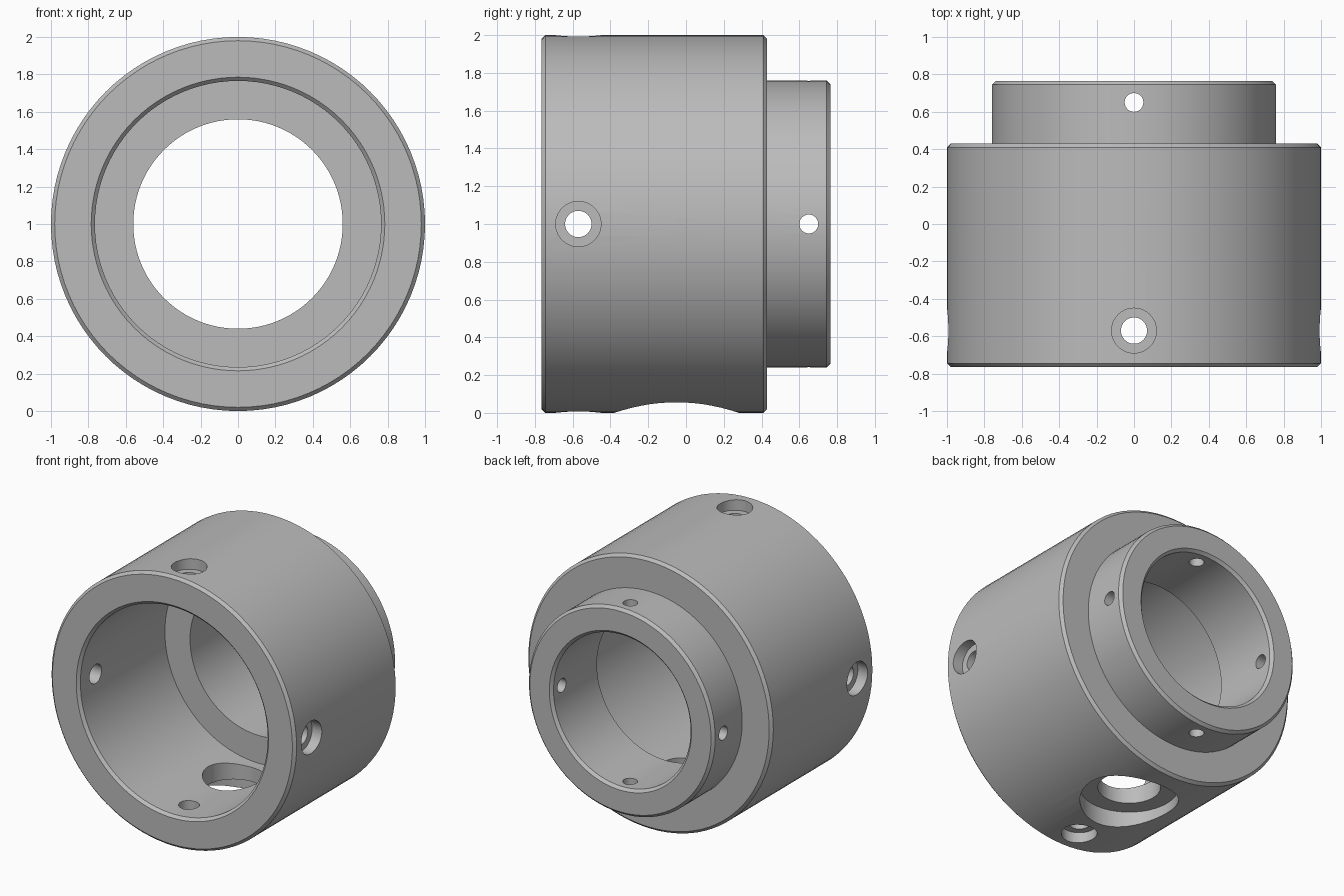
import bpy, bmesh, math
from mathutils import Matrix, Vector

cube = bpy.data.objects.get("Cube")
if cube:
    bpy.data.objects.remove(cube, do_unlink=True)

# Single plain metal colour
GREY = (0.5, 0.5, 0.5, 1)
metal = bpy.data.materials.new("metal grey")
metal.use_nodes = True
metal.diffuse_color = GREY
metal.node_tree.nodes["Principled BSDF"].inputs["Base Color"].default_value = GREY


def lathe(name, profile, steps, matrix):
    """Spin a closed (radius, height) profile round z, then place it."""
    bm = bmesh.new()
    verts = [bm.verts.new((r, 0, h)) for r, h in profile]
    edges = [bm.edges.new((a, b)) for a, b in zip(verts, verts[1:] + verts[:1])]
    bmesh.ops.spin(bm, geom=verts + edges, cent=(0, 0, 0), axis=(0, 0, 1),
                   angle=math.tau, steps=steps, use_merge=True)
    bmesh.ops.remove_doubles(bm, verts=bm.verts, dist=1e-5)
    bmesh.ops.dissolve_degenerate(bm, edges=bm.edges, dist=1e-5)
    bmesh.ops.recalc_face_normals(bm, faces=bm.faces)
    bm.transform(matrix)
    mesh = bpy.data.meshes.new(name)
    bm.to_mesh(mesh)
    bm.free()
    mesh.materials.append(metal)
    obj = bpy.data.objects.new(name, mesh)
    bpy.context.scene.collection.objects.link(obj)
    return obj


# Stepped housing: chamfered drum, narrower rear collar, stepped bore
C = 0.02
FRONT, SHOULDER, BACK, STEP = -0.765, 0.43, 0.765, 0.24
DRUM, COLLAR, BORE, NECK = 1.0, 0.76, 0.765, 0.56
profile = [
    (BORE + C, FRONT), (DRUM - C, FRONT), (DRUM, FRONT + C),
    (DRUM, SHOULDER - C), (DRUM - C, SHOULDER), (COLLAR, SHOULDER),
    (COLLAR, BACK - C), (COLLAR - C, BACK), (NECK + C, BACK),
    (NECK, BACK - C), (NECK, STEP), (BORE, STEP), (BORE, FRONT + C),
]
along_y = Matrix.Translation((0, 0, 1)) @ Matrix.Rotation(-math.pi / 2, 4, "X")
housing = lathe("housing", profile, 96, along_y)


def drill(y, quarter, hole, inner, seat=None, seat_level=None):
    """Radial drill, optionally with a wider counterbore outside seat_level."""
    shape = [(0, inner), (hole, inner)]
    if seat:
        shape += [(hole, seat_level), (seat, seat_level), (seat, 1.1), (0, 1.1)]
    else:
        shape += [(hole, 0.9), (0, 0.9)]
    place = Matrix.Translation((0, y, 1)) @ Matrix.Rotation(quarter * math.pi / 2, 4, "Y")
    return lathe("drill", shape, 40, place)


# Four counterbored screw holes, four collar pin holes, one large port below
cutters = [drill(-0.57, 2, 0.21, 0.6, 0.33, 0.87)]
for q in range(4):
    cutters.append(drill(-0.57 + 0.0, q, 0.07, 0.68, 0.12, 0.92))
    cutters.append(drill(0.65, q, 0.05, 0.45))
# Slide the port to the middle of the drum
cutters[0].data.transform(Matrix.Translation((0, 0.52, 0)))

bpy.context.view_layer.objects.active = housing
housing.select_set(True)
for cutter in cutters:
    cutter.hide_render = True
    mod = housing.modifiers.new("hole", "BOOLEAN")
    mod.operation = "DIFFERENCE"
    mod.solver = "EXACT"
    mod.object = cutter
    bpy.ops.object.modifier_apply(modifier=mod.name)
for cutter in cutters:
    bpy.data.objects.remove(cutter, do_unlink=True)

bpy.ops.object.shade_smooth_by_angle(angle=math.radians(30))
